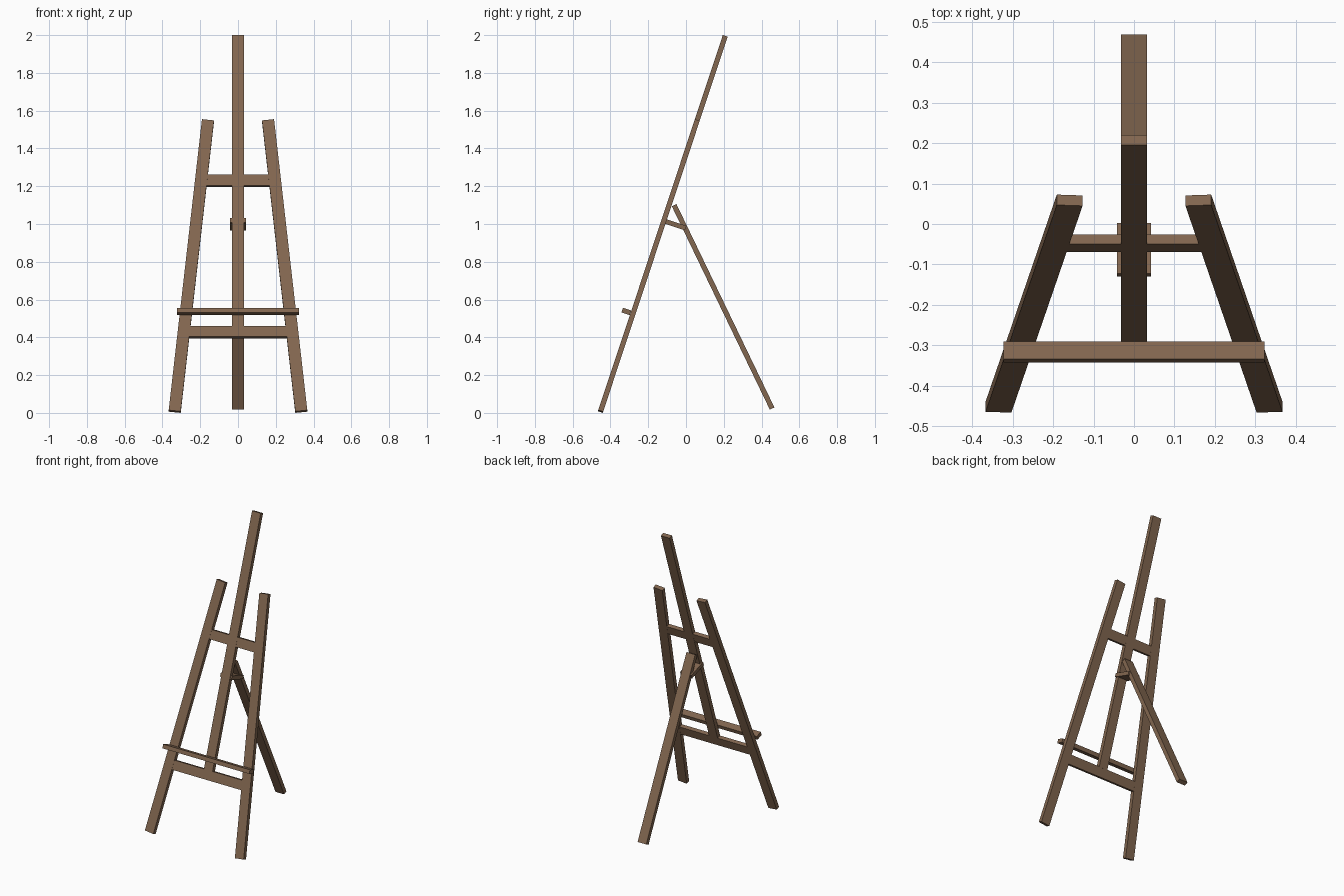
import bpy
import math
from mathutils import Matrix, Vector

if "Cube" in bpy.data.objects:
    bpy.data.objects.remove(bpy.data.objects["Cube"])

wood = bpy.data.materials.new("brown wood")
wood.diffuse_color = (0.225, 0.135, 0.08, 1)
wood.use_nodes = True
wood.node_tree.nodes["Principled BSDF"].inputs["Base Color"].default_value = wood.diffuse_color

SLOPE = 0.332                  # backward lean of the front frame (dy per dz)
LEAN = math.atan(SLOPE)
THICK = 0.027


def frame_y(z):
    """Depth of the leaning frame's centre plane at height z."""
    return -0.4525 + (z - 0.0075) * SLOPE


def board(name, centre, size, rot):
    bpy.ops.mesh.primitive_cube_add(size=1)
    ob = bpy.context.object
    ob.name = name
    ob.data.transform(Matrix.Diagonal((*size, 1)))
    ob.matrix_world = Matrix.Translation(centre) @ rot
    ob.data.materials.append(wood)
    return ob


def strut(name, a, b, width, thick, rot):
    """Board whose long axis runs from a to b."""
    a, b = Vector(a), Vector(b)
    return board(name, (a + b) / 2, (width, thick, (b - a).length), rot)


lean = Matrix.Rotation(-LEAN, 4, 'X')

# Splayed front legs
z0, z1, x0, x1 = 0.0075, 1.5475, 0.335, 0.159
splay = math.atan((x0 - x1) / ((z1 - z0) / math.cos(LEAN)))
for side, label in ((-1, "left"), (1, "right")):
    strut(f"front_leg_{label}", (side * x0, frame_y(z0), z0),
          (side * x1, frame_y(z1), z1), 0.064, THICK,
          lean @ Matrix.Rotation(-side * splay, 4, 'Y'))

# Centre mast, standing on the lower crossbar
strut("mast", (0, frame_y(0.455), 0.455), (0, frame_y(1.996), 1.996),
      0.064, THICK, lean)

# Crossbars between the legs
for name, z, half in (("lower_crossbar", 0.428, 0.28), ("upper_crossbar", 1.228, 0.18)):
    board(name, (0, frame_y(z), z), (half * 2, THICK - 0.001, 0.061), lean)

# Canvas ledge
board("canvas_ledge", (0, -0.316, 0.537), (0.645, 0.046, 0.026), lean)

# Hinge block joining mast and rear leg
board("hinge_block", (0, -0.064, 0.999), (0.084, 0.131, 0.025), lean)

# Rear leg
top, foot = Vector((0, -0.063, 1.10)), Vector((0, 0.456, 0.023))
back = math.atan2(foot.y - top.y, top.z - foot.z)
strut("rear_leg", foot, top, 0.064, THICK, Matrix.Rotation(back, 4, 'X'))
